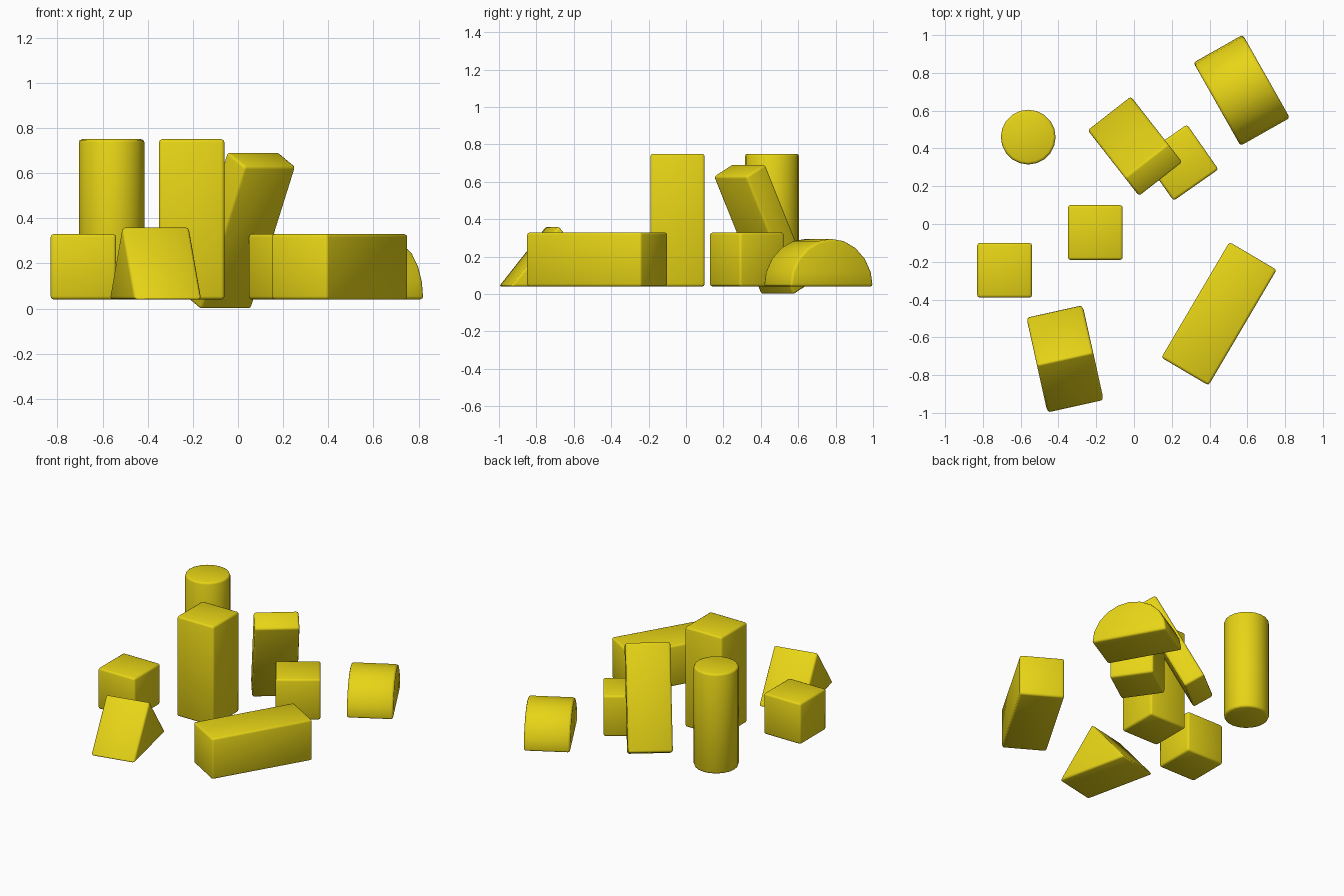
import bpy, bmesh
from math import sin, cos, pi, radians
from mathutils import Matrix

cube = bpy.data.objects.get("Cube")
if cube:
    bpy.data.objects.remove(cube, do_unlink=True)

yellow = bpy.data.materials.new("yellow_paint")
yellow.use_nodes = True
colour = (0.8, 0.66, 0.008, 1)
yellow.diffuse_color = colour
yellow.node_tree.nodes["Principled BSDF"].inputs["Base Color"].default_value = colour

SIDE = 0.29      # edge of the unit block
LONG = 0.71      # length of long blocks
FLOOR = 0.04     # level on which most blocks stand


def block(name, profile, depth, location, turn=0, tilt=0):
    """Extrude a (y, z) profile along x, centred, with softened edges."""
    bm = bmesh.new()
    face = bm.faces.new([bm.verts.new((-depth / 2, y, z)) for y, z in profile])
    new = bmesh.ops.extrude_face_region(bm, geom=[face])["geom"]
    verts = [v for v in new if isinstance(v, bmesh.types.BMVert)]
    bmesh.ops.translate(bm, verts=verts, vec=(depth, 0, 0))
    bmesh.ops.recalc_face_normals(bm, faces=bm.faces)
    for f in bm.faces:
        f.smooth = True
    mesh = bpy.data.meshes.new(name)
    bm.to_mesh(mesh)
    bm.free()
    mesh.materials.append(yellow)
    obj = bpy.data.objects.new(name, mesh)
    bpy.context.collection.objects.link(obj)
    obj.matrix_world = (Matrix.Translation(location)
                        @ Matrix.Rotation(radians(turn), 4, 'Z')
                        @ Matrix.Rotation(radians(tilt), 4, 'X'))
    bevel = obj.modifiers.new("soft_edges", 'BEVEL')
    bevel.width = 0.014
    bevel.segments = 2
    bevel.limit_method = 'ANGLE'
    bevel.angle_limit = radians(40)
    return obj


def rect(w, h):
    return [(-w / 2, 0), (w / 2, 0), (w / 2, h), (-w / 2, h)]


def arc(radius, sweep, count):
    return [(radius * cos(sweep * i / count), radius * sin(sweep * i / count))
            for i in range(count + 1)]


# Upright and lying square blocks
block("cube_block", rect(SIDE, SIDE), SIDE, (-0.685, -0.245, FLOOR))
block("turned_cube_block", rect(SIDE, SIDE), SIDE, (0.245, 0.325, FLOOR), 35)
block("tall_block", rect(SIDE, LONG), SIDE, (-0.205, -0.045, FLOOR))
block("lying_block", rect(SIDE, SIDE), LONG, (0.45, -0.475, FLOOR), 59.5)

# Thin plank leaning forward onto the turned cube
plank = [(y, z - LONG / 2) for y, z in rect(SIDE / 2, LONG)]
block("leaning_plank", plank, SIDE, (0.005, 0.412, 0.346), 38, 27)

# Triangular roof and half-round arch blocks
block("roof_block", [(-0.262, 0), (0.262, 0), (0, 0.325)], 0.305,
      (-0.365, -0.714, FLOOR), 12.5)
block("half_round_block", arc(0.255, pi, 10), 0.3, (0.57, 0.708, FLOOR), 29.5)

# Upright column: a round profile whose extrusion axis is turned to vertical
column = block("round_column", arc(SIDE / 2, 2 * pi, 20)[:-1], LONG, (0, 0, 0))
column.matrix_world = (Matrix.Translation((-0.56, 0.46, FLOOR + LONG / 2))
                       @ Matrix.Rotation(radians(90), 4, 'Y'))
